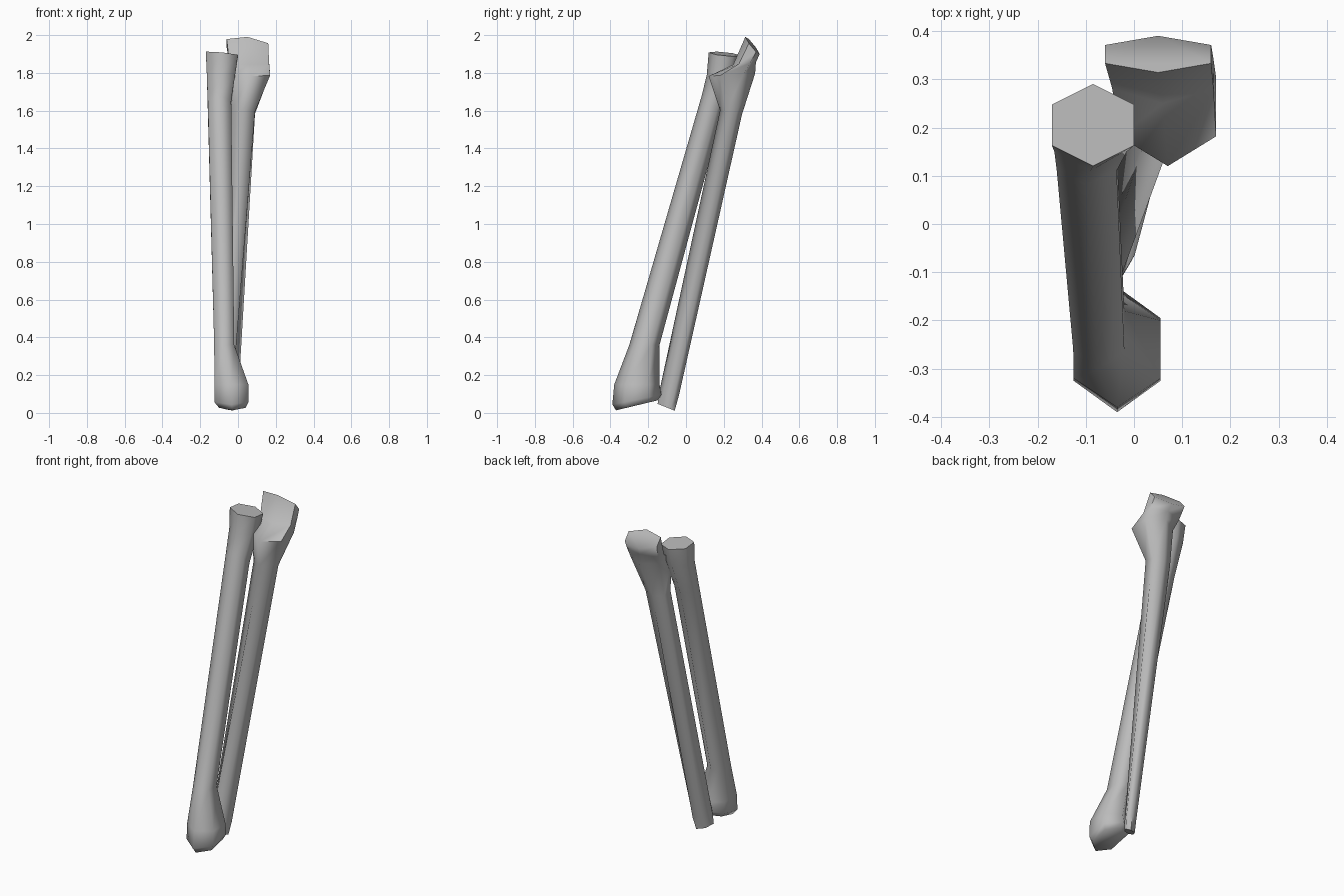
import bpy, bmesh
from math import sin, cos, pi, radians

if "Cube" in bpy.data.objects:
    bpy.data.objects.remove(bpy.data.objects["Cube"])

SIDES = 6

bone = bpy.data.materials.new("bone grey")
bone.use_nodes = True
color = (0.5, 0.5, 0.5, 1)
bone.diffuse_color = color
bone.node_tree.nodes["Principled BSDF"].inputs["Base Color"].default_value = color


def ring(bm, center, rx, ry, slope_y=0, slope_x=0, shear=0):
    """Six-sided section with a corner at the front; slopes tilt it, shear skews it."""
    verts = []
    for i in range(SIDES):
        a = 2 * pi * i / SIDES
        dx, dy = rx * sin(a) / sin(pi / 3), -ry * cos(a)
        verts.append(bm.verts.new((center[0] + dx + shear * dy, center[1] + dy,
                                   center[2] + slope_y * dy + slope_x * dx)))
    return verts


def loft(name, sections):
    """Skin the sections from bottom to top and close both ends."""
    bm = bmesh.new()
    rings = [ring(bm, *s) for s in sections]
    for low, high in zip(rings, rings[1:]):
        for i in range(SIDES):
            j = (i + 1) % SIDES
            bm.faces.new((low[i], low[j], high[j], high[i]))
    bm.faces.new(rings[0][::-1])
    bm.faces.new(rings[-1])
    bmesh.ops.recalc_face_normals(bm, faces=bm.faces)
    mesh = bpy.data.meshes.new(name)
    bm.to_mesh(mesh)
    bm.free()
    mesh.materials.append(bone)
    obj = bpy.data.objects.new(name, mesh)
    bpy.context.collection.objects.link(obj)
    bpy.ops.object.select_all(action='DESELECT')
    obj.select_set(True)
    bpy.context.view_layer.objects.active = obj
    bpy.ops.object.shade_smooth_by_angle(angle=radians(70))


# Front bone: flared wrist end, straight shaft, round cupped head
loft("radius_bone", [
    ((-0.03, -0.26, 0.04), 0.07, 0.11, 0.24),
    ((-0.035, -0.26, 0.07), 0.09, 0.13, 0.2),
    ((-0.035, -0.26, 0.15), 0.09, 0.12),
    ((-0.073, -0.22, 0.36), 0.053, 0.08),
    ((-0.098, 0.137, 1.63), 0.062, 0.054, -0.9),
    ((-0.09, 0.19, 1.79), 0.075, 0.08),
    ((-0.085, 0.205, 1.9), 0.085, 0.085, -0.1, -0.1),
])

# Rear bone: thin wrist end, tapering shaft, hooked elbow end with a notch
loft("ulna_bone", [
    ((-0.055, -0.105, 0.03), 0.033, 0.045, -0.4, 0, 0.6),
    ((-0.05, -0.09, 0.1), 0.036, 0.052, -0.2, 0, 0.6),
    ((0.025, 0.238, 1.59), 0.065, 0.058, -0.2),
    ((0.07, 0.243, 1.79), 0.1, 0.123, 0.06),
    ((0.06, 0.31, 1.85), 0.105, 0.06, 0.1),
    ((0.05, 0.352, 1.945), 0.11, 0.038, -1.2, -0.1),
])
